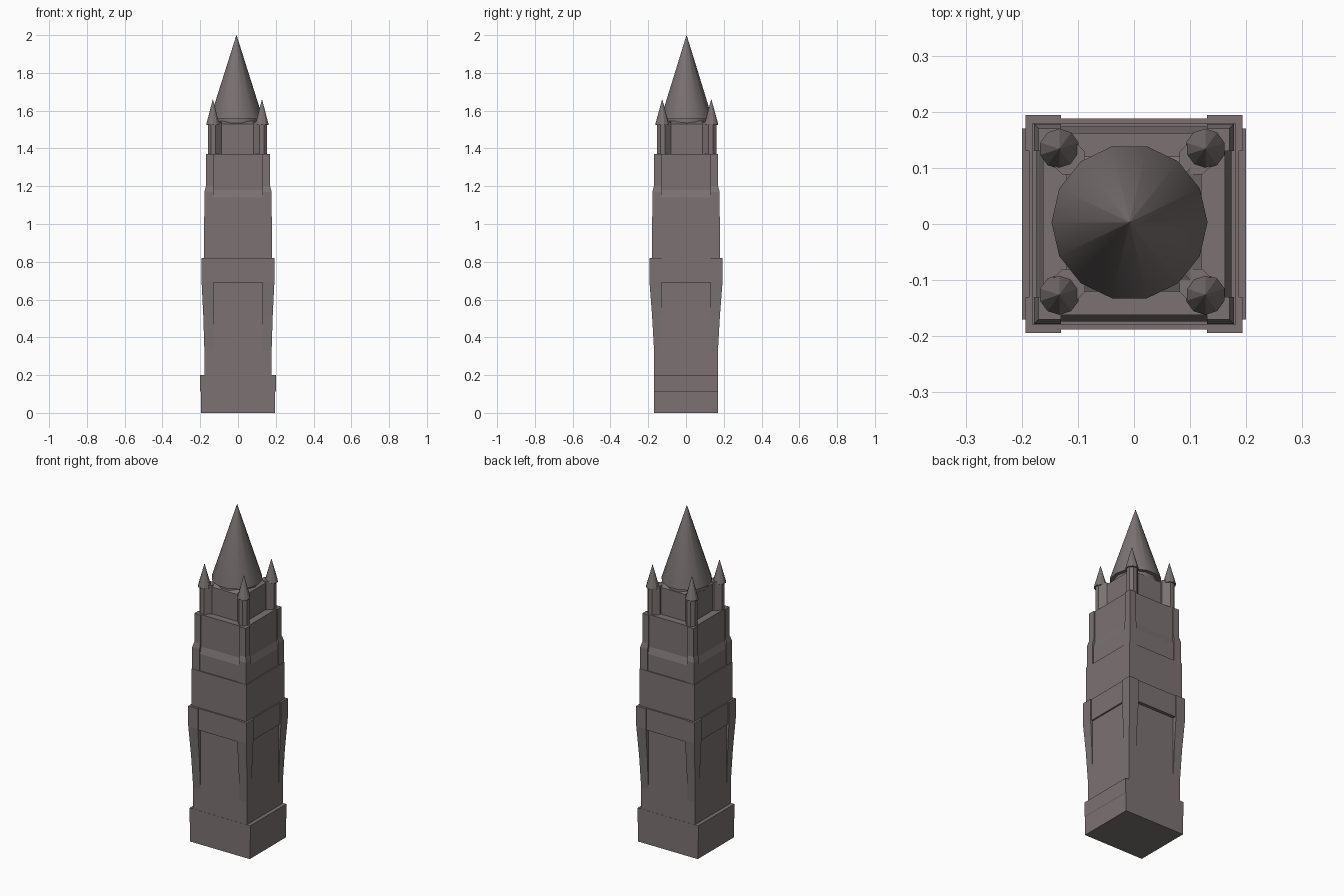
import bpy, bmesh, math

if "Cube" in bpy.data.objects:
    bpy.data.objects.remove(bpy.data.objects["Cube"])

# Dark brown-grey stone
stone = bpy.data.materials.new("dark_stone")
stone.diffuse_color = (0.20, 0.17, 0.17, 1)
stone.use_nodes = True
stone.node_tree.nodes["Principled BSDF"].inputs["Base Color"].default_value = stone.diffuse_color


def finish(name, bm, smooth=False):
    bmesh.ops.recalc_face_normals(bm, faces=bm.faces)
    me = bpy.data.meshes.new(name)
    bm.to_mesh(me)
    bm.free()
    me.materials.append(stone)
    ob = bpy.data.objects.new(name, me)
    bpy.context.collection.objects.link(ob)
    if smooth:
        bpy.context.view_layer.objects.active = ob
        ob.select_set(True)
        bpy.ops.object.shade_smooth_by_angle(angle=math.radians(32))
        ob.select_set(False)
    return ob


def add_rings(bm, rings):
    """Skin a stack of equal-sized point rings and cap both ends."""
    vs = [[bm.verts.new(p) for p in r] for r in rings]
    n = len(vs[0])
    for a, b in zip(vs, vs[1:]):
        for i in range(n):
            j = (i + 1) % n
            bm.faces.new((a[i], a[j], b[j], b[i]))
    bm.faces.new(vs[0])
    bm.faces.new(vs[-1])


def block(name, levels):
    """Centred square stack; levels are (half x, half y, z)."""
    bm = bmesh.new()
    add_rings(bm, [[(-x, -y, z), (x, -y, z), (x, y, z), (-x, y, z)]
                   for x, y, z in levels])
    return finish(name, bm)


def corners(name, inner, levels):
    """Four mirrored corner posts from the inner edge to (x, y) at each z."""
    bm = bmesh.new()
    for sx in (-1, 1):
        for sy in (-1, 1):
            add_rings(bm, [[(sx * inner, sy * inner, z), (sx * x, sy * inner, z),
                            (sx * x, sy * y, z), (sx * inner, sy * y, z)]
                           for x, y, z in levels])
    return finish(name, bm)


def lathe(bm, cx, cy, sides, profile, turn=0.0):
    add_rings(bm, [[(cx + r * math.cos(turn + math.tau * i / sides),
                     cy + r * math.sin(turn + math.tau * i / sides), z)
                    for i in range(sides)] for r, z in profile])


# Base: wide on the sides, flush at front and back, with a raised upper band
block("base_block", [(0.197, 0.17, 0), (0.197, 0.17, 0.11),
                     (0.20, 0.17, 0.115), (0.20, 0.17, 0.20)])

# Lower shaft with flaring corner posts and the band they carry
block("lower_shaft", [(0.178, 0.169, 0.15), (0.178, 0.169, 0.75)])
corners("flared_post", 0.13, [(0.178, 0.169, 0.33), (0.184, 0.18, 0.52),
                              (0.193, 0.194, 0.70), (0.193, 0.194, 0.82)])
block("lower_band", [(0.187, 0.188, 0.69), (0.187, 0.188, 0.82)])

# Middle storey
block("middle_storey", [(0.181, 0.18, 0.80), (0.181, 0.18, 1.04)])

# Upper storey: stepped-in wall panels between corner posts
block("upper_panels", [(0.174, 0.174, 1.03), (0.174, 0.174, 1.14),
                       (0.162, 0.162, 1.18), (0.162, 0.162, 1.37)])
corners("upper_post", 0.13, [(0.178, 0.178, 1.03), (0.178, 0.178, 1.17),
                             (0.17, 0.17, 1.20), (0.17, 0.17, 1.37)])

# Belfry with a sloped shoulder
block("belfry", [(0.12, 0.12, 1.36), (0.12, 0.12, 1.53), (0.09, 0.09, 1.545)])

# Corner turrets, the piers tying them to the belfry, and their pointed caps
for name, reach, sides, profile in (
        ("turret_pier", 0.113, 8, [(0.031, 1.36), (0.031, 1.54)]),
        ("corner_turret", 0.128, 8, [(0.031, 1.36), (0.031, 1.53)]),
        ("turret_cap", 0.13, 10, [(0.036, 1.525), (0.036, 1.53), (0.0005, 1.66)])):
    bm = bmesh.new()
    for sx in (-1, 1):
        for sy in (-1, 1):
            lathe(bm, sx * reach - 0.003, sy * reach + 0.004, sides, profile,
                  math.pi / sides)
    finish(name, bm)

# Neck and main spire
bm = bmesh.new()
lathe(bm, -0.008, 0.003, 14, [(0.118, 1.52), (0.118, 1.565)])
finish("spire_neck", bm, True)
bm = bmesh.new()
lathe(bm, -0.008, 0.003, 14, [(0.139, 1.555), (0.139, 1.562), (0.0005, 2.0)])
finish("spire", bm, True)
